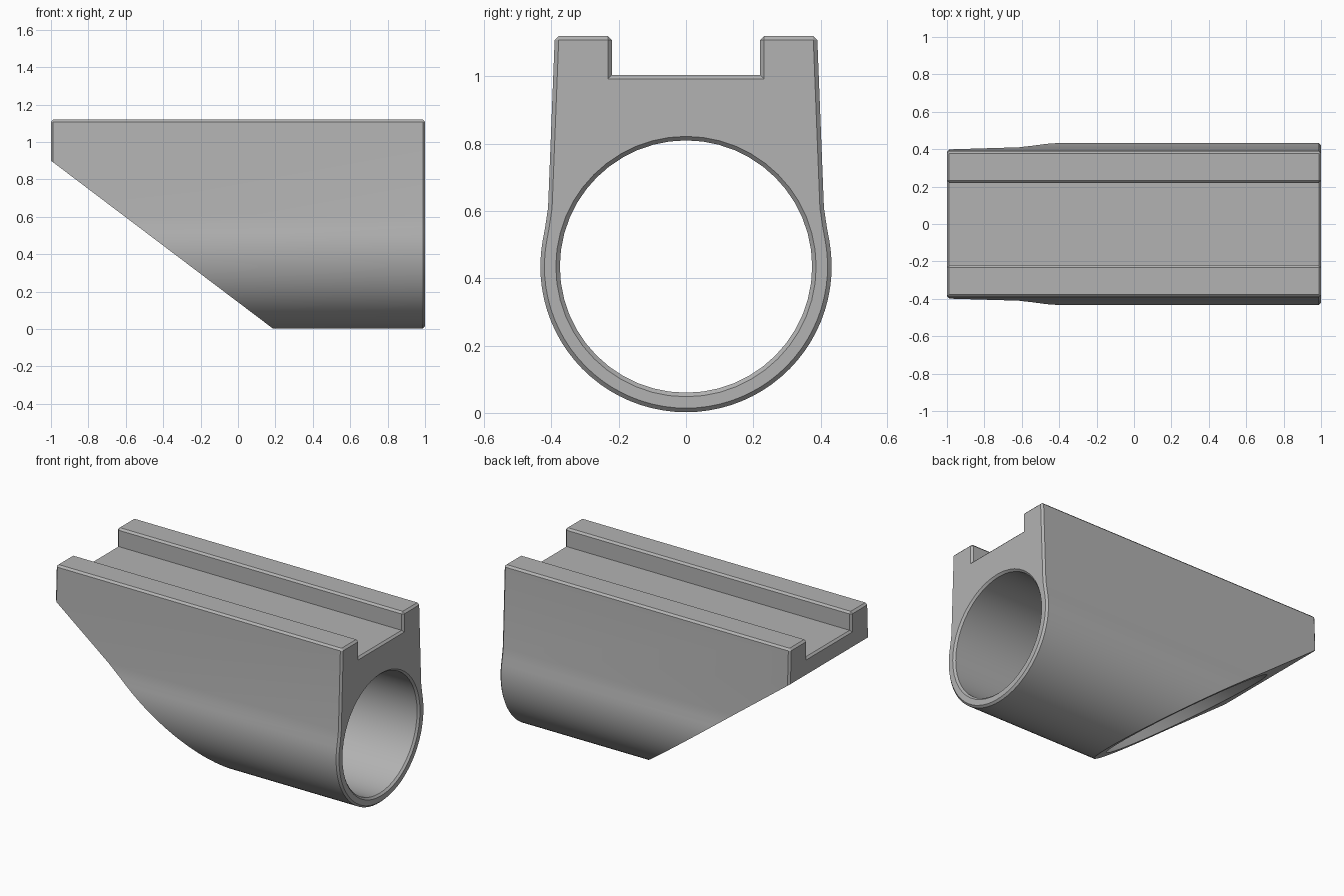
import bpy, bmesh, math
from mathutils import Vector

cube = bpy.data.objects.get("Cube")
if cube:
    bpy.data.objects.remove(cube, do_unlink=True)

AXIS_Z = 0.435      # height of the tube axis
OUTER, BORE = 0.433, 0.375
CHAMFER = 0.012


def arc(radius, start, end, steps):
    """Points (y, z) around the tube axis, angles in degrees."""
    angles = [math.radians(start + (end - start) * i / steps) for i in range(steps + 1)]
    return [(radius * math.cos(a), AXIS_Z + radius * math.sin(a)) for a in angles]


def loft(rings):
    """Solid from matching (x, [(y, z)]) sections along x."""
    bm = bmesh.new()
    loops = [[bm.verts.new((x, y, z)) for y, z in pts] for x, pts in rings]
    for a, b in zip(loops, loops[1:]):
        for i in range(len(a)):
            j = (i + 1) % len(a)
            bm.faces.new((a[i], a[j], b[j], b[i]))
    bm.faces.new(loops[0])
    bm.faces.new(loops[-1])
    bmesh.ops.recalc_face_normals(bm, faces=bm.faces)
    return bm


def make_object(name, bm):
    mesh = bpy.data.meshes.new(name)
    bm.to_mesh(mesh)
    bm.free()
    obj = bpy.data.objects.new(name, mesh)
    bpy.context.collection.objects.link(obj)
    return obj


# Section: rail block with a top channel, blending into a round tube below
half = [(0.22, 1.005), (0.22, 1.12), (0.39, 1.12), (0.41, 0.61), (0.419, 0.55)]
mirrored = [(-y, z) for y, z in reversed(half)]
section = half + arc(OUTER, 10, -190, 44) + mirrored
body_bm = loft([(-1, section), (1, section)])

# Small chamfer on every convex sharp edge
sharp = [e for e in body_bm.edges if e.calc_face_angle_signed() > math.radians(40)]
bmesh.ops.bevel(body_bm, geom=sharp, offset=CHAMFER, segments=1,
                affect='EDGES', clamp_overlap=True)

# Slanted underside cut
a, b = Vector((-1, 0, 0.9)), Vector((0.19, 0, 0))
normal = Vector((b.z - a.z, 0, a.x - b.x)).normalized()
cut = bmesh.ops.bisect_plane(
    body_bm, geom=body_bm.verts[:] + body_bm.edges[:] + body_bm.faces[:],
    plane_co=a, plane_no=normal, clear_outer=True)
rim = [g for g in cut["geom_cut"] if isinstance(g, bmesh.types.BMEdge)]
bmesh.ops.holes_fill(body_bm, edges=rim, sides=0)
bmesh.ops.recalc_face_normals(body_bm, faces=body_bm.faces)
body = make_object("rail_tube_body", body_bm)

# Round bore with a chamfered mouth
profile = [(-1.3, BORE), (1 - CHAMFER, BORE), (1 + CHAMFER, BORE + 2 * CHAMFER)]
bore = make_object("bore_cutter", loft([(x, arc(r, 0, 360, 48)[:-1]) for x, r in profile]))
bore.hide_render = True
mod = body.modifiers.new("bore", 'BOOLEAN')
mod.operation = 'DIFFERENCE'
mod.solver = 'EXACT'
mod.object = bore

bpy.context.view_layer.objects.active = body
body.select_set(True)
bpy.ops.object.modifier_apply(modifier=mod.name)
bpy.data.objects.remove(bore, do_unlink=True)

# Plain grey finish
grey = bpy.data.materials.new("plain grey")
grey.use_nodes = True
colour = (0.45, 0.45, 0.45, 1)
grey.diffuse_color = colour
grey.node_tree.nodes["Principled BSDF"].inputs["Base Color"].default_value = colour
body.data.materials.clear()
body.data.materials.append(grey)

bpy.ops.object.shade_smooth_by_angle(angle=math.radians(30))
